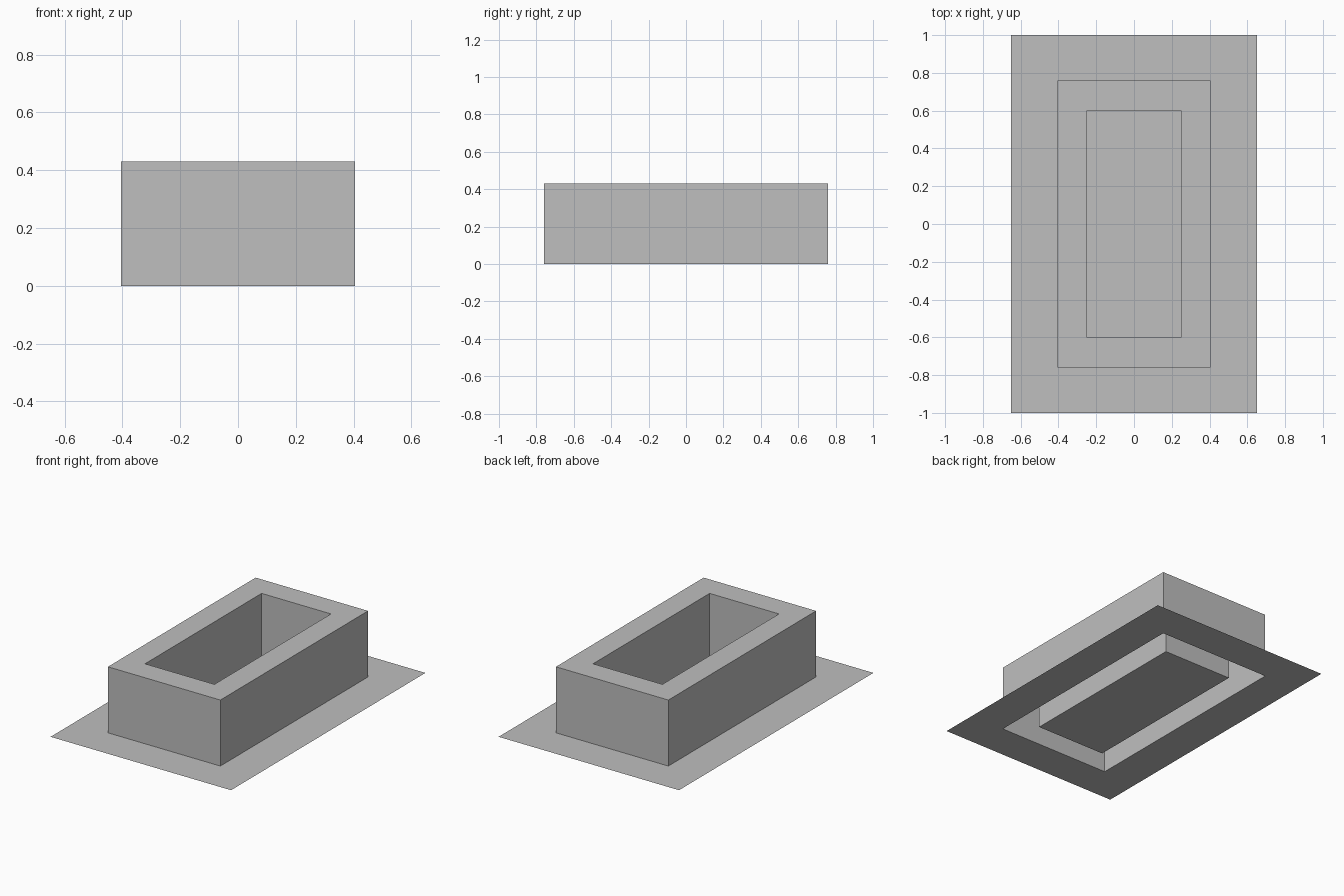
import bpy
import bmesh

cube = bpy.data.objects.get("Cube")
if cube:
    bpy.data.objects.remove(cube, do_unlink=True)

# One plain grey for the whole sheet
grey = bpy.data.materials.new("plain grey")
grey.use_nodes = True
colour = (0.52, 0.52, 0.52, 1)
grey.diffuse_color = colour
grey.node_tree.nodes["Principled BSDF"].inputs["Base Color"].default_value = colour

HEIGHT = 0.43
FLANGE = (0.65, 1.0)
BODY = (0.405, 0.76)
POCKET = (0.25, 0.6)


def add_ring(bm, half, z):
    """Rectangle of four corners, counter-clockwise from above."""
    x, y = half
    return [bm.verts.new((sx * x, sy * y, z))
            for sx, sy in ((-1, -1), (1, -1), (1, 1), (-1, 1))]


def make_part(name, profile, floor=False):
    """Sheet stepping inward through the rectangles, optionally closed."""
    bm = bmesh.new()
    rings = [add_ring(bm, half, z) for half, z in profile]
    for outer, inner in zip(rings, rings[1:]):
        for i in range(4):
            j = (i + 1) % 4
            bm.faces.new((outer[i], outer[j], inner[j], inner[i]))
    if floor:
        bm.faces.new(rings[-1])
    mesh = bpy.data.meshes.new(name)
    bm.to_mesh(mesh)
    bm.free()
    mesh.materials.append(grey)
    obj = bpy.data.objects.new(name, mesh)
    bpy.context.collection.objects.link(obj)
    return obj


# Thin sheet: flange, outer walls and rim, then a pocket down to the ground
make_part("base_flange", [(FLANGE, 0), (BODY, 0)])
make_part("outer_walls", [(BODY, 0), (BODY, HEIGHT)])
make_part("top_rim", [(BODY, HEIGHT), (POCKET, HEIGHT)])
make_part("inner_pocket", [(POCKET, HEIGHT), (POCKET, 0)], floor=True)
